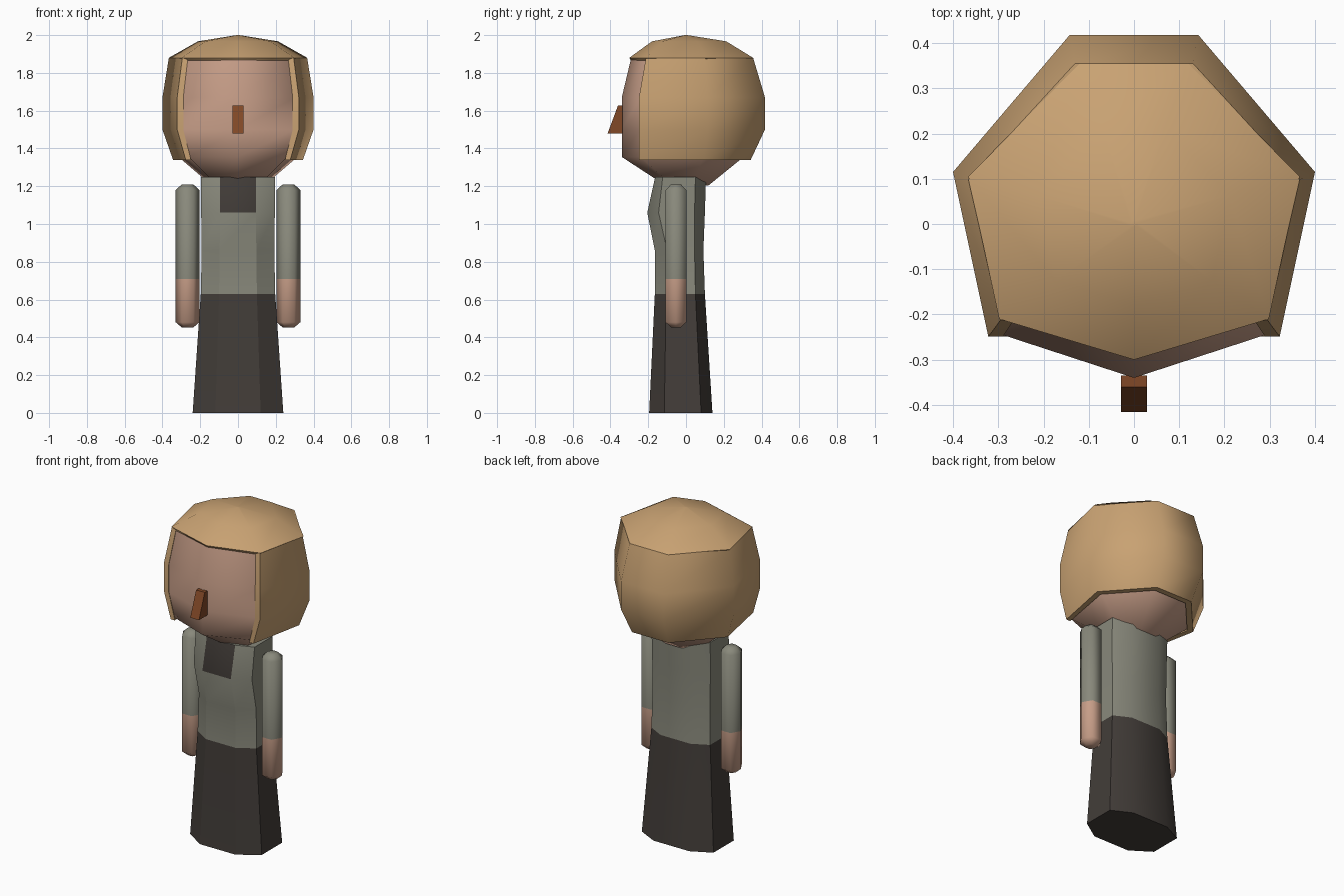
import bpy, bmesh, math

if "Cube" in bpy.data.objects:
    bpy.data.objects.remove(bpy.data.objects["Cube"])


def mat(name, rgb):
    m = bpy.data.materials.new(name)
    m.diffuse_color = (*rgb, 1)
    m.use_nodes = True
    m.node_tree.nodes["Principled BSDF"].inputs["Base Color"].default_value = m.diffuse_color
    return m


HAIR = mat("blond hair", (0.58, 0.36, 0.17))
SKIN = mat("skin", (0.57, 0.34, 0.245))
SHIRT = mat("grey shirt", (0.25, 0.25, 0.20))
SKIRT = mat("dark cloth", (0.056, 0.047, 0.041))
NOSE = mat("brown nose", (0.22, 0.065, 0.02))


def mirror(half):
    """Half outline from front to back (x >= 0) -> closed outline."""
    return half + [(-x, y) for x, y in reversed(half) if x > 1e-6]


def loft(name, rings, mats, angle, rule=None):
    """Skin a list of equal-length 3D rings, capping both ends."""
    bm = bmesh.new()
    vs = [[bm.verts.new(p) for p in r] for r in rings]
    n = len(vs[0])
    for a, b in zip(vs, vs[1:]):
        for i in range(n):
            j = (i + 1) % n
            bm.faces.new((a[i], a[j], b[j], b[i]))
    bm.faces.new(vs[0][::-1])
    bm.faces.new(vs[-1])
    bmesh.ops.recalc_face_normals(bm, faces=bm.faces)
    if rule:
        for f in bm.faces:
            f.material_index = rule(f.calc_center_median())
    me = bpy.data.meshes.new(name)
    bm.to_mesh(me)
    bm.free()
    for m in mats:
        me.materials.append(m)
    ob = bpy.data.objects.new(name, me)
    bpy.context.collection.objects.link(ob)
    if angle:
        bpy.ops.object.select_all(action='DESELECT')
        ob.select_set(True)
        bpy.context.view_layer.objects.active = ob
        bpy.ops.object.shade_smooth_by_angle(angle=math.radians(angle))
    return ob


def ring(half, z, sx=1, sy=1):
    return [(x * sx, y * sy, z) for x, y in mirror(half)]


# body: eight-sided skirt and shirt, front panel near the neck is dark
def body_ring(z, wf, w, f, fs, bs, b):
    return ring([(wf, f), (w, fs), (w, bs), (wf, b)], z)


def body_rule(c):
    if c.z < 0.63:
        return 1
    return 1 if 1.06 < c.z < 1.24 and abs(c.x) < 0.02 and c.y < -0.1 else 0


loft("body", [
    body_ring(0.00, 0.12, 0.24, -0.195, -0.115, 0.08, 0.14),
    body_ring(0.63, 0.10, 0.197, -0.165, -0.105, 0.05, 0.10),
    body_ring(0.86, 0.097, 0.192, -0.165, -0.10, 0.045, 0.092),
    body_ring(1.06, 0.095, 0.195, -0.205, -0.145, 0.045, 0.10),
    body_ring(1.25, 0.095, 0.197, -0.163, -0.123, 0.05, 0.106),
], [SHIRT, SKIRT], 30, body_rule)

# arms: six-sided, sleeve above and bare hand below
for side, label in ((1, "right_arm"), (-1, "left_arm")):
    rings = []
    for z, r in ((0.452, 0.03), (0.48, 0.063), (0.71, 0.063), (1.18, 0.063), (1.21, 0.03)):
        rings.append([(side * 0.267 + r * math.cos(i * math.pi / 3),
                       -0.053 + r * math.sin(i * math.pi / 3), z) for i in range(6)])
    loft(label, rings, [SHIRT, SKIN], 62, lambda c: int(c.z < 0.71))

# head: seven-sided with one corner at the front
face = [(0, -0.34), (0.3, -0.242), (0.37, 0.108), (0.13, 0.385)]
jaw = [(0, -0.34), (0.26, -0.242), (0.315, 0.09), (0.11, 0.305)]
chin = [(0, -0.11), (0.11, -0.075), (0.14, 0.04), (0.05, 0.12)]
loft("head", [ring(chin, 1.205), ring(jaw, 1.355), ring(face, 1.5), ring(face, 1.67),
              ring(face, 1.87, 0.9, 0.86)], [SKIN], 60)

# hair shell: wraps the sides and back, open at the face
outer = [(0.322, -0.247), (0.4, 0.115), (0.142, 0.418)]


def shell_ring(z, sx, sy, front):
    out = [(x * sx, y * sy) for x, y in outer]
    out[0] = (out[0][0], front)
    inn = [(x * 0.9, y * 0.9) for x, y in out]
    inn[0] = (inn[0][0], front)
    path = out + [(-x, y) for x, y in reversed(out)]
    back = inn + [(-x, y) for x, y in reversed(inn)]
    return [(x, y, z) for x, y in path + back[::-1]]


loft("hair_shell", [shell_ring(1.34, 0.86, 0.82, -0.248), shell_ring(1.5, 1, 1, -0.249),
                    shell_ring(1.67, 1, 1, -0.249), shell_ring(1.88, 0.915, 0.85, -0.212)],
     [HAIR], 60)

# hair cap: shallow dome with a thin overhanging fringe
cap = [(0, -0.30), (0.298, -0.21), (0.366, 0.105), (0.12, 0.355)]
loft("hair_cap", [ring(cap, 1.86, 0.96, 0.96), ring(cap, 1.88), ring(cap, 1.967, 0.58, 0.6),
                  ring(cap, 2.0, 0.02, 0.02)], [HAIR], 58)

# nose: small wedge
side_profile = [(-0.415, 1.48), (-0.335, 1.48), (-0.335, 1.627), (-0.36, 1.627)]
loft("nose", [[(x, y, z) for y, z in side_profile] for x in (-0.029, 0.029)], [NOSE], 0)
